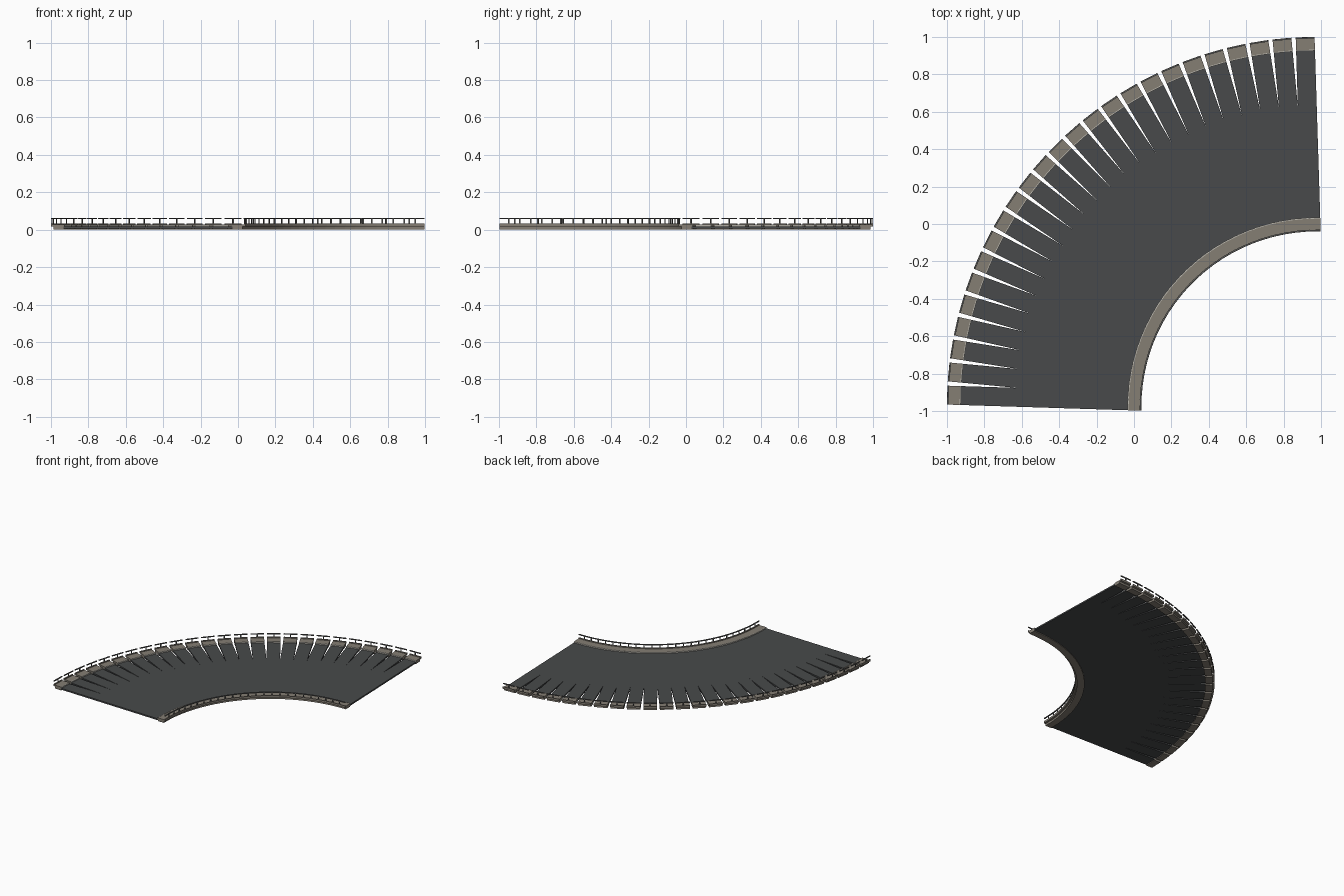
import bpy, bmesh, math
from mathutils import Matrix, Vector

if "Cube" in bpy.data.objects:
    bpy.data.objects.remove(bpy.data.objects["Cube"])

TILES, STEP = 25, math.radians(3.6)
PIVOT = Vector((0.977, -0.977, 0))
HALF = 0.0505            # half length of one straight tile
MID = 1.457              # radius of the road centre line
EDGE = 0.52              # half width of the whole section


def material(name, rgb):
    m = bpy.data.materials.new(name)
    m.diffuse_color = (*rgb, 1)
    m.use_nodes = True
    m.node_tree.nodes["Principled BSDF"].inputs["Base Color"].default_value = m.diffuse_color
    return m


def fan(name, pieces, mat, both_sides=True):
    """Repeat extruded cross-sections (offset, z) around the bend.
    Each piece is (profile, start, end) along the tile."""
    bm = bmesh.new()
    for i in range(TILES):
        ang = math.pi - (i + 0.5) * STEP
        turn = Matrix.Translation(PIVOT) @ Matrix.Rotation(ang, 4, 'Z')
        for side in ((1, -1) if both_sides else (1,)):
            for profile, a, b in pieces:
                ends = [[bm.verts.new(turn @ Vector((MID + side * u, t, z)))
                         for u, z in profile] for t in (a, b)]
                bm.faces.new(ends[0])
                bm.faces.new(ends[1][::-1])
                n = len(profile)
                for k in range(n):
                    j = (k + 1) % n
                    bm.faces.new((ends[0][k], ends[1][k], ends[1][j], ends[0][j]))
    bmesh.ops.recalc_face_normals(bm, faces=bm.faces)
    me = bpy.data.meshes.new(name)
    bm.to_mesh(me)
    bm.free()
    ob = bpy.data.objects.new(name, me)
    bpy.context.collection.objects.link(ob)
    me.materials.append(mat)


def rect(u0, u1, z0, z1):
    return [(u0, z0), (u1, z0), (u1, z1), (u0, z1)]


asphalt = material("asphalt", (0.065, 0.068, 0.07))
concrete = material("concrete", (0.235, 0.21, 0.175))
pale = material("pale_curb", (0.5, 0.48, 0.43))
steel = material("steel", (0.13, 0.13, 0.125))

# Road deck
fan("road_deck", [(rect(-0.452, 0.452, 0.006, 0.018), -HALF, HALF)], asphalt, False)

# Pavements with an overhanging outer lip
pavement = [(0.45, 0.0), (0.505, 0.0), (0.505, 0.016), (EDGE, 0.018),
            (EDGE, 0.034), (0.512, 0.034), (0.512, 0.027), (0.45, 0.027)]
fan("pavements", [(pavement, -HALF, HALF)], concrete)

# Pale curb edging beside the road
fan("curb_edges", [(rect(0.446, 0.452, 0.010, 0.0275), -HALF, HALF)], pale)

# Guard rails and posts along both edges
rail = (rect(0.511, 0.519, 0.056, 0.063), -HALF, HALF)
post = (rect(0.513, 0.517, 0.03, 0.057), -0.004, 0.004)
fan("guard_rails", [rail, post], steel)
